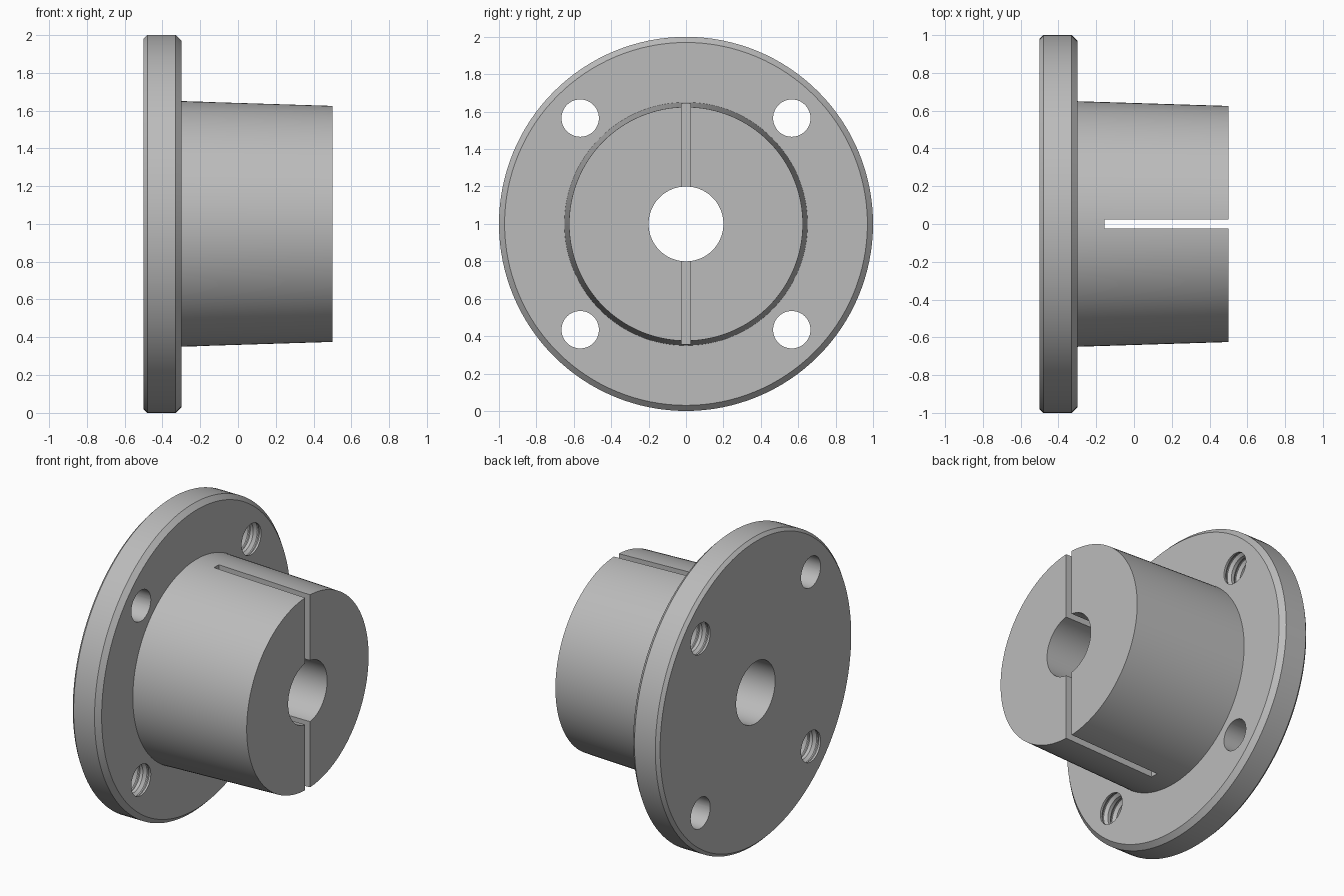
import bpy, bmesh, math
from mathutils import Vector

cube = bpy.data.objects.get("Cube")
if cube:
    bpy.data.objects.remove(cube, do_unlink=True)

steel = bpy.data.materials.new("machined_grey")
steel.use_nodes = True
GREY = (0.5, 0.5, 0.5, 1)
steel.diffuse_color = GREY
steel.node_tree.nodes["Principled BSDF"].inputs["Base Color"].default_value = GREY


def add_object(name, bm):
    bmesh.ops.recalc_face_normals(bm, faces=bm.faces)
    mesh = bpy.data.meshes.new(name)
    bm.to_mesh(mesh)
    bm.free()
    mesh.materials.append(steel)
    obj = bpy.data.objects.new(name, mesh)
    bpy.context.collection.objects.link(obj)
    return obj


def lathe(name, profile, steps, y=0, z=1, closed=False):
    """Revolve (x, radius) points about an x-parallel axis; open profiles get end caps."""
    bm = bmesh.new()
    rings = []
    for x, r in profile:
        angles = [2 * math.pi * i / steps for i in range(steps)]
        rings.append([bm.verts.new((x, y + r * math.cos(a), z + r * math.sin(a)))
                      for a in angles])
    pairs = list(zip(rings, rings[1:]))
    if closed:
        pairs.append((rings[-1], rings[0]))
    else:
        bm.faces.new(rings[0])
        bm.faces.new(rings[-1])
    for a, b in pairs:
        for i in range(steps):
            j = (i + 1) % steps
            bm.faces.new((a[i], a[j], b[j], b[i]))
    return add_object(name, bm)


# Chamfered flange, tapered hub and central bore in one turned profile
BACK, FACE, END = -0.5, -0.3, 0.5
BORE, HOLE = 0.2, 0.1
bushing = lathe("flanged_bushing", [
    (BACK, BORE), (BACK, 0.98), (BACK + 0.02, 1), (FACE - 0.03, 1), (FACE, 0.97),
    (FACE, 0.65), (END, 0.625), (END, BORE)], 128, closed=True)

# Plain and threaded bolt holes, alternating around the flange
plain = [(BACK - 0.1, HOLE), (FACE + 0.1, HOLE)]
threaded = [plain[0]]
PITCH = 0.065
for k in range(3):
    x = BACK + 0.035 + k * PITCH
    threaded += [(x - 0.022, HOLE), (x - 0.004, HOLE + 0.016),
                 (x + 0.004, HOLE + 0.016), (x + 0.022, HOLE)]
threaded.append(plain[1])

cutters = []
OFFSET = 0.8 * math.sqrt(0.5)
for sy in (-1, 1):
    for sz in (-1, 1):
        profile = threaded if sy == sz else plain
        cutters.append(lathe("bolt_hole_cutter", profile, 48, sy * OFFSET, 1 + sz * OFFSET))

# Clamping slot across the hub
bm = bmesh.new()
bmesh.ops.create_cube(bm, size=1)
start, stop = -0.155, END + 0.1
bmesh.ops.scale(bm, vec=(stop - start, 0.05, 2), verts=bm.verts)
bmesh.ops.translate(bm, vec=Vector(((start + stop) / 2, 0, 1)), verts=bm.verts)
cutters.append(add_object("slot_cutter", bm))

# Cut the holes and slot, then discard the cutters
bpy.ops.object.select_all(action="DESELECT")
bushing.select_set(True)
bpy.context.view_layer.objects.active = bushing
for cutter in cutters:
    cutter.hide_render = True
    cut = bushing.modifiers.new("cut", "BOOLEAN")
    cut.operation = "DIFFERENCE"
    cut.solver = "EXACT"
    cut.object = cutter
    bpy.ops.object.modifier_apply(modifier=cut.name)
    bpy.data.objects.remove(cutter, do_unlink=True)

bpy.ops.object.shade_smooth_by_angle(angle=math.radians(25))
